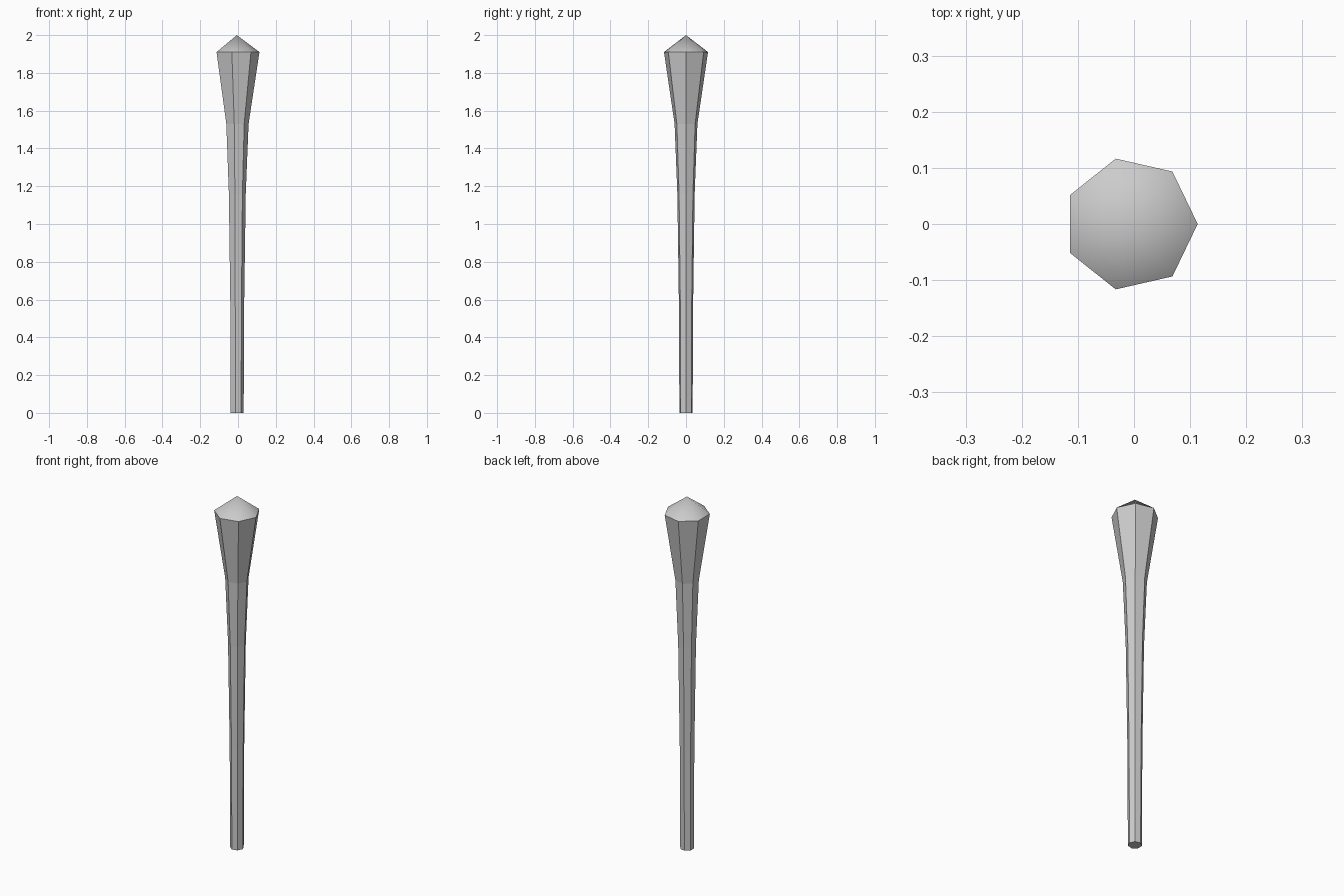
import bpy, bmesh, math

if "Cube" in bpy.data.objects:
    bpy.data.objects.remove(bpy.data.objects["Cube"])

SIDES = 7
CX = -0.006  # heptagon axis, so the bounds are centred on x
# (height, radius) rings from foot to rim
PROFILE = [(0.0, 0.036), (0.57, 0.0385), (1.16, 0.047), (1.53, 0.062), (1.91, 0.1195)]


def ring(bm, z, r):
    return [bm.verts.new((CX + r * math.cos(2 * math.pi * i / SIDES),
                          r * math.sin(2 * math.pi * i / SIDES), z))
            for i in range(SIDES)]


def finish(bm, name):
    mesh = bpy.data.meshes.new(name)
    bm.to_mesh(mesh)
    bm.free()
    obj = bpy.data.objects.new(name, mesh)
    bpy.context.collection.objects.link(obj)
    return obj


bm = bmesh.new()
rings = [ring(bm, z, r) for z, r in PROFILE]

# Flat-sided tapering shaft and flared head
for low, high in zip(rings, rings[1:]):
    for i in range(SIDES):
        j = (i + 1) % SIDES
        bm.faces.new((low[i], low[j], high[j], high[i]))

# Closed foot
bm.faces.new(rings[0][::-1])

# Smooth pointed cap with a sharp rim
apex = bm.verts.new((CX, 0, 2.0))
rim = rings[-1]
for i in range(SIDES):
    face = bm.faces.new((rim[i], rim[(i + 1) % SIDES], apex))
    face.smooth = True
    bm.edges.get((rim[i], rim[(i + 1) % SIDES])).smooth = False

finish(bm, "club")
